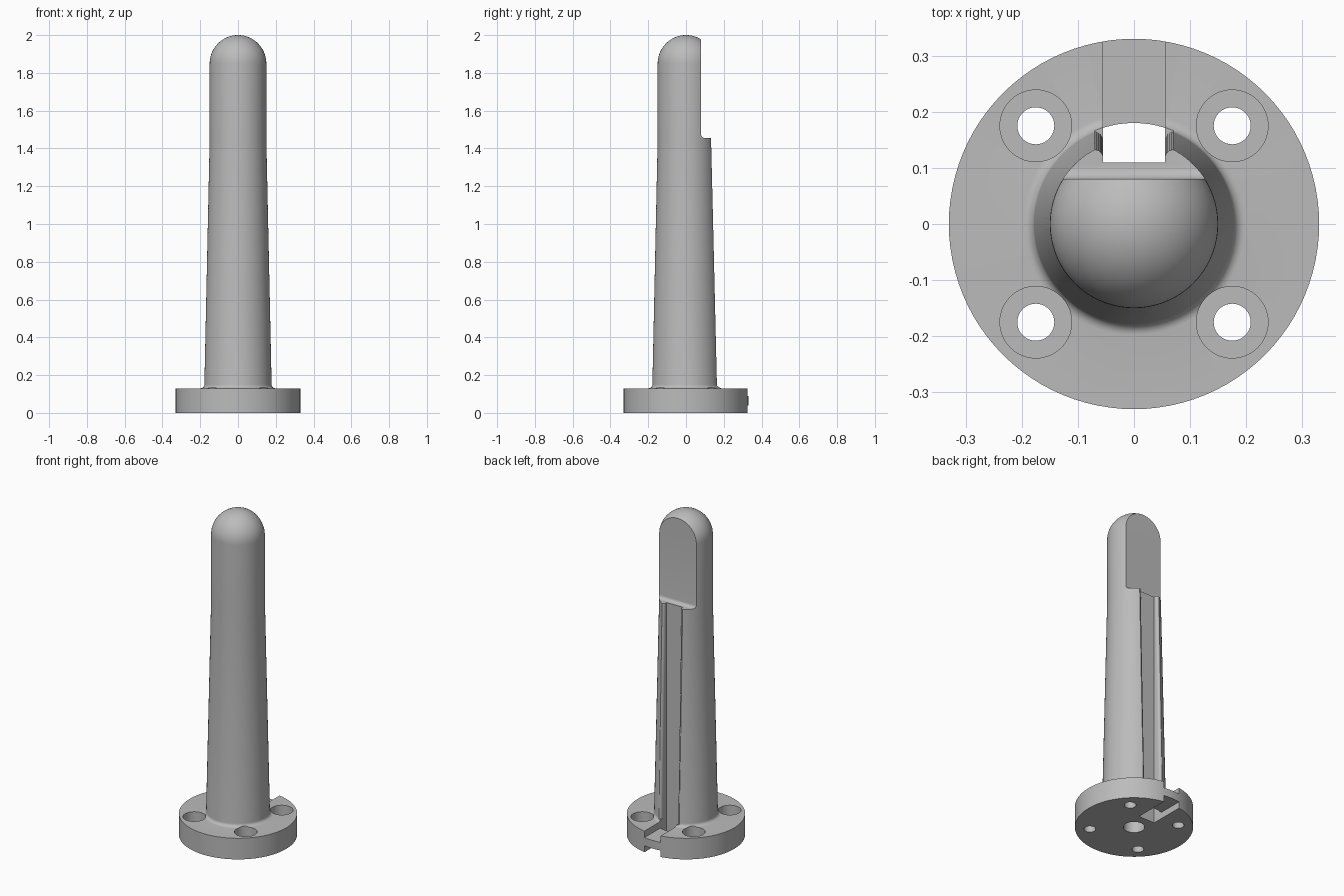
import bpy, bmesh, math

cube = bpy.data.objects.get("Cube")
if cube:
    bpy.data.objects.remove(cube)

grey = bpy.data.materials.new("plain_grey")
grey.use_nodes = True
colour = (0.5, 0.5, 0.5, 1)
grey.diffuse_color = colour
grey.node_tree.nodes["Principled BSDF"].inputs["Base Color"].default_value = colour

BASE_R, BASE_H = 0.33, 0.13
FOOT_R, TIP_R = 0.178, 0.15
SHELF = 1.455
SLOT, SLOT_BACK, LIP = 0.055, 0.11, 0.015


def add_object(name, bm):
    bmesh.ops.recalc_face_normals(bm, faces=bm.faces)
    mesh = bpy.data.meshes.new(name)
    bm.to_mesh(mesh)
    bm.free()
    mesh.materials.append(grey)
    obj = bpy.data.objects.new(name, mesh)
    bpy.context.collection.objects.link(obj)
    return obj


def arc(cx, cy, r, start, end, steps):
    angles = [math.radians(start + (end - start) * i / steps) for i in range(steps + 1)]
    return [(cx + r * math.cos(a), cy + r * math.sin(a)) for a in angles]


def loft(name, lower, upper):
    """Solid between two matching loops of 3D points."""
    bm = bmesh.new()
    a = [bm.verts.new(p) for p in lower]
    b = [bm.verts.new(p) for p in upper]
    bm.faces.new(a)
    bm.faces.new(b)
    for i in range(len(a)):
        j = (i + 1) % len(a)
        bm.faces.new((a[i], a[j], b[j], b[i]))
    return add_object(name, bm)


def prism(name, outline, z0, z1):
    return loft(name, [(x, y, z0) for x, y in outline], [(x, y, z1) for x, y in outline])


def cut(target, cutter):
    mod = target.modifiers.new(cutter.name, "BOOLEAN")
    mod.operation, mod.solver, mod.object = "DIFFERENCE", "EXACT", cutter
    bpy.context.view_layer.objects.active = target
    bpy.ops.object.modifier_apply(modifier=mod.name)
    bpy.data.objects.remove(cutter)


# Flange, tapered post and domed tip as one turned body
profile = [(0, 0), (BASE_R, 0), (BASE_R, BASE_H)]
profile += arc(FOOT_R + 0.02, BASE_H + 0.02, 0.02, 270, 180, 6)
profile += [(TIP_R, 1.45)]
profile += arc(0, 2 - TIP_R, TIP_R, 0, 90, 16)[:-1] + [(0, 2)]
bm = bmesh.new()
verts = [bm.verts.new((r, 0, z)) for r, z in profile]
edges = [bm.edges.new(pair) for pair in zip(verts, verts[1:])]
bmesh.ops.spin(bm, geom=verts + edges, axis=(0, 0, 1), cent=(0, 0, 0),
               angle=math.tau, steps=96, use_duplicate=False)
bmesh.ops.remove_doubles(bm, verts=bm.verts, dist=1e-5)
body = add_object("flanged_post", bm)

# Flat on the upper back, with a filleted shelf below it
side = [(0.08, 2.2)] + arc(0.10, SHELF + 0.02, 0.02, 180, 270, 6) + [(0.4, SHELF), (0.4, 2.2)]
cut(body, loft("flat_cutter", [(-0.3, y, z) for y, z in side], [(0.3, y, z) for y, z in side]))


# Cable groove up the back, with rounded lips that follow the taper
def groove_loop(z):
    r = FOOT_R + (TIP_R - FOOT_R) * (z - 0.15) / 1.3
    lip = SLOT + LIP
    edge = math.sqrt(r * r - lip * lip)
    right = [(SLOT, SLOT_BACK)] + arc(lip, edge - LIP, LIP, 180, 90, 6) + [(lip, 0.3)]
    return [(x, y, z) for x, y in right + [(-x, y) for x, y in reversed(right)]]


cut(body, loft("groove_cutter", groove_loop(BASE_H + 0.01), groove_loop(1.5)))
cut(body, prism("slot_cutter", [(-SLOT, SLOT_BACK), (SLOT, SLOT_BACK), (SLOT, 0.5), (-SLOT, 0.5)],
                -0.1, BASE_H + 0.03))

# Counterbored screw holes and the blind centre hole
for sx in (-1, 1):
    for sy in (-1, 1):
        for radius, z0 in ((0.033, -0.1), (0.064, 0.06)):
            ring = arc(sx * 0.175, sy * 0.175, radius, 0, 360, 40)[:-1]
            cut(body, prism("screw_cutter", ring, z0, 0.2))
cut(body, prism("centre_cutter", arc(0, 0, 0.06, 0, 360, 40)[:-1], -0.1, 0.3))

# Bridge across the flange slot
outer = math.degrees(math.asin(SLOT / BASE_R))
inner = math.degrees(math.asin(SLOT / 0.18))
outline = arc(0, 0, BASE_R, 90 - outer, 90 + outer, 8) + arc(0, 0, 0.18, 90 + inner, 90 - inner, 8)
bridge = prism("slot_bridge", outline, 0.04, 0.09)

# Smooth turned surfaces, crisp machined edges
for obj in (body, bridge):
    bpy.ops.object.select_all(action="DESELECT")
    obj.select_set(True)
    bpy.context.view_layer.objects.active = obj
    bpy.ops.object.shade_smooth_by_angle(angle=math.radians(30))
